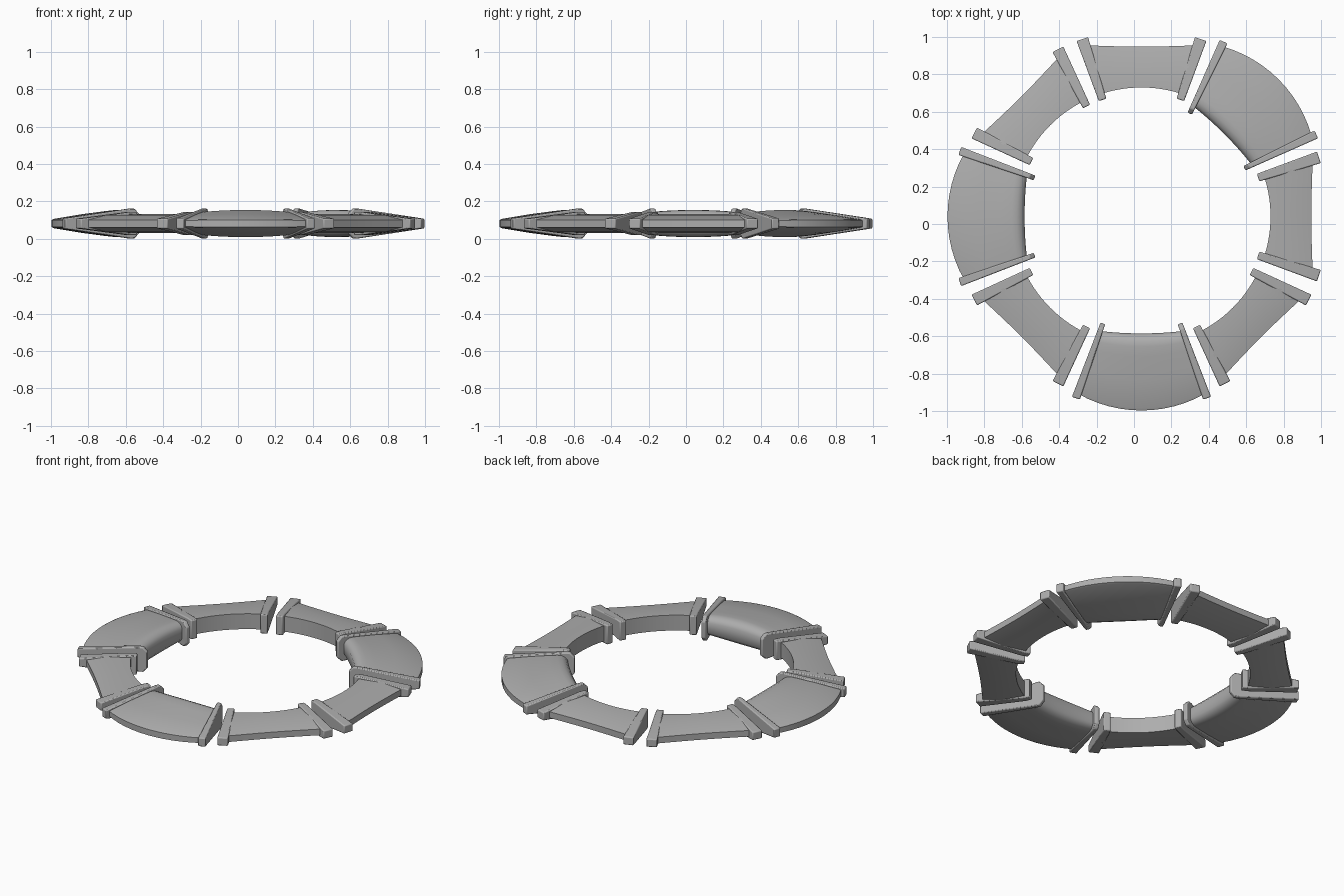
import bpy, bmesh, math

cube = bpy.data.objects.get("Cube")
if cube:
    bpy.data.objects.remove(cube, do_unlink=True)

CENTER = 0.04      # ring centre in x and y
MID_Z = 0.082      # symmetry plane of every part

grey = bpy.data.materials.new("stone_grey")
grey.use_nodes = True
grey.diffuse_color = (0.42, 0.42, 0.42, 1)
grey.node_tree.nodes["Principled BSDF"].inputs["Base Color"].default_value = (0.42, 0.42, 0.42, 1)


def sweep(name, sections, bevel=0.0, crease=30):
    """Skin (angle, upper half profile) sections around the ring, mirrored in z."""
    bm = bmesh.new()
    rings = []
    for angle, half in sections:
        loop = half + [(r, -z) for r, z in reversed(half)]
        rings.append([bm.verts.new((CENTER + r * math.cos(angle),
                                    CENTER + r * math.sin(angle), MID_Z + z)) for r, z in loop])
    n = len(rings[0])
    for a, b in zip(rings, rings[1:]):
        for i in range(n):
            j = (i + 1) % n
            bm.faces.new((a[i], a[j], b[j], b[i]))
    bm.faces.new(rings[0])
    bm.faces.new(rings[-1])
    bmesh.ops.recalc_face_normals(bm, faces=bm.faces)
    mesh = bpy.data.meshes.new(name)
    bm.to_mesh(mesh)
    bm.free()
    mesh.materials.append(grey)
    obj = bpy.data.objects.new(name, mesh)
    bpy.context.collection.objects.link(obj)
    if bevel:
        mod = obj.modifiers.new("soft_edges", "BEVEL")
        mod.width = bevel
        mod.segments = 2
        mod.limit_method = "ANGLE"
        mod.angle_limit = math.radians(25)
    bpy.ops.object.select_all(action="DESELECT")
    obj.select_set(True)
    bpy.context.view_layer.objects.active = obj
    bpy.ops.object.shade_smooth_by_angle(angle=math.radians(crease))


def wide_profile(t):
    """Swollen plate with a rounded inner hump; t is 0 mid-span and 1 at the ends."""
    inner, outer = 0.625 + 0.025 * t * t, 1.037 - 0.03 * t * t
    height = 0.074 - 0.012 * t * t
    shape = [(1, 0.26), (0.97, 0.34), (0.6, 0.68), (0.3, 0.9), (0.17, 0.98),
             (0.1, 0.96), (0.04, 0.8), (0, 0.5)]
    return [(inner + f * (outer - inner), h * height) for f, h in shape]


def narrow_profile(t):
    """Waisted bar with a flat inner half and a sloping outer half."""
    return [(0.908 + 0.052 * t * t, 0.02), (0.80 + 0.04 * t * t, 0.046), (0.69, 0.05)]


# Flange outlines, and the span of angles each flange covers
WIDE_FLANGE = [(1.033, 0.028), (0.66, 0.08), (0.635, 0.08), (0.608, 0.052)]
NARROW_FLANGE = [(1.0, 0.026), (0.70, 0.062), (0.658, 0.062)]

STEPS = 12
for index in range(8):
    wide = index in (1, 4, 6)
    kind = "wide" if wide else "narrow"
    profile = wide_profile if wide else narrow_profile
    flange = WIDE_FLANGE if wide else NARROW_FLANGE
    start, end = (18.6, 21.1) if wide else (16.6, 20.3)
    middle = math.radians(45 * index)

    # Segment body
    reach = math.radians(start + 1)
    spans = [2 * k / STEPS - 1 for k in range(STEPS + 1)]
    sweep(f"{kind}_segment_{index + 1}",
          [(middle + t * reach, profile(abs(t))) for t in spans],
          crease=50 if wide else 20)

    # End flanges
    for side, label in ((-1, "start"), (1, "end")):
        sweep(f"{kind}_{label}_flange_{index + 1}",
              [(middle + side * math.radians(d), flange) for d in (start, end)],
              bevel=0.006)
